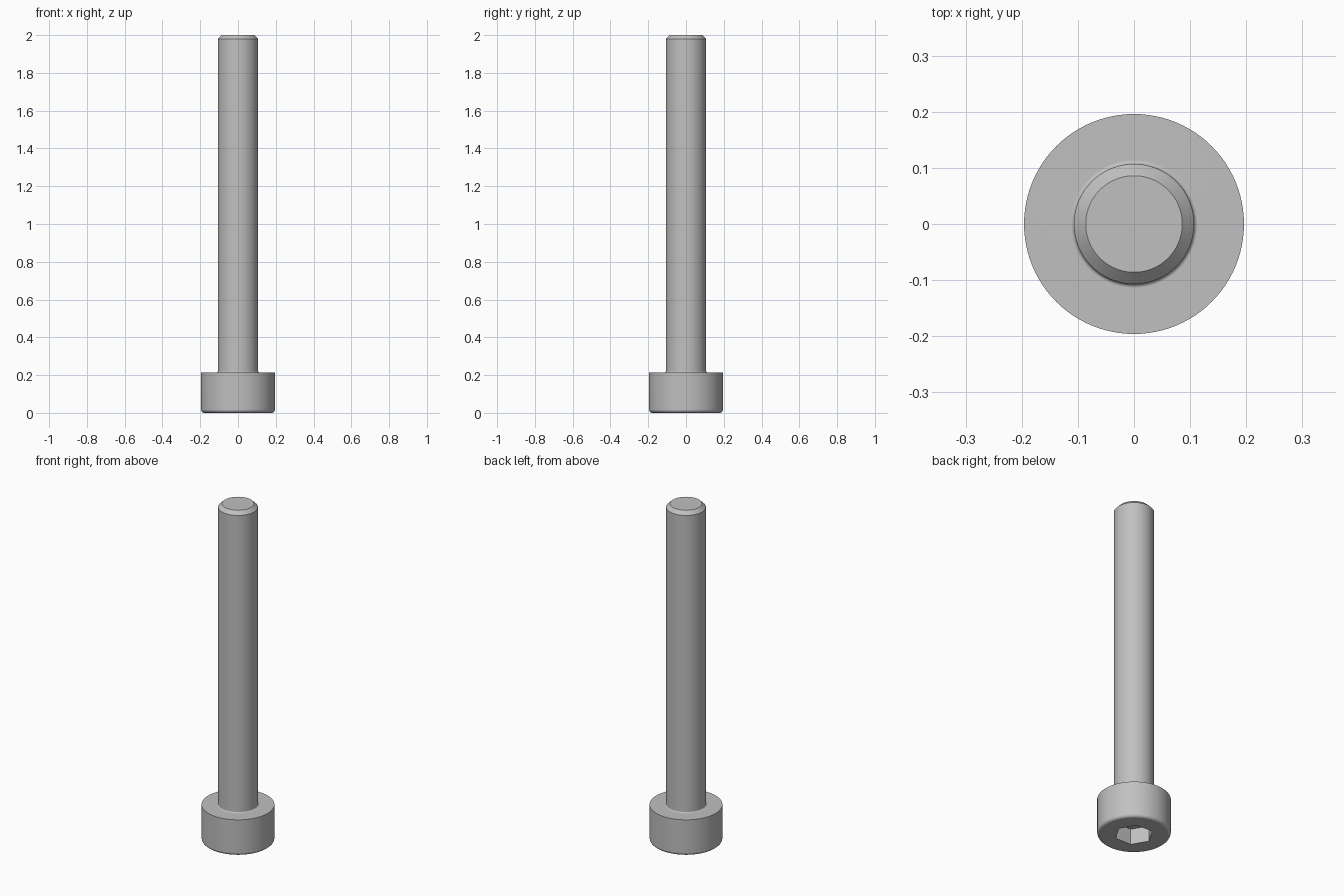
import bpy, bmesh, math

if "Cube" in bpy.data.objects:
    bpy.data.objects.remove(bpy.data.objects["Cube"])

SEGMENTS = 96          # multiple of 6 so the hex corners fall on vertices
HEAD_R, HEAD_H = 0.196, 0.214
SHANK_R, LENGTH = 0.107, 2.0
SOCKET_APOTHEM, SOCKET_DEPTH = 0.0893, 0.093
EDGE, FILLET, CHAMFER = 0.018, 0.007, 0.021


def arc(cx, cz, r, start, end, steps=5):
    """Profile points along an arc, angles in degrees."""
    pts = []
    for k in range(steps + 1):
        a = math.radians(start + (end - start) * k / steps)
        pts.append((cx + r * math.cos(a), cz + r * math.sin(a), False))
    return pts


def ring(bm, radius, z, hexagonal):
    """Round ring, or hexagonal ring with the same vertex count."""
    side = SEGMENTS // 6
    verts = []
    for i in range(SEGMENTS):
        a = 2 * math.pi * i / SEGMENTS
        r = radius
        if hexagonal:
            r /= math.cos(math.radians(60 * (i % side) / side - 30))
        verts.append(bm.verts.new((r * math.cos(a), r * math.sin(a), z)))
    return verts


# Profile from the socket floor, round the head and up the shank: (radius, z, hexagonal)
profile = [(SOCKET_APOTHEM, SOCKET_DEPTH, True), (SOCKET_APOTHEM, 0, True)]
profile += arc(HEAD_R - EDGE, EDGE, EDGE, -90, 0)
profile += [(HEAD_R, HEAD_H, False)]
profile += arc(SHANK_R + FILLET, HEAD_H + FILLET, FILLET, 270, 180)
profile += [(SHANK_R, LENGTH - CHAMFER, False), (SHANK_R - CHAMFER, LENGTH, False)]

bm = bmesh.new()
rings = [ring(bm, *p) for p in profile]
for low, high in zip(rings, rings[1:]):
    for i in range(SEGMENTS):
        j = (i + 1) % SEGMENTS
        bm.faces.new((low[i], low[j], high[j], high[i]))
bm.faces.new(rings[0])     # socket floor
bm.faces.new(rings[-1])    # shank tip
bmesh.ops.recalc_face_normals(bm, faces=bm.faces)

mesh = bpy.data.meshes.new("socket_head_screw")
bm.to_mesh(mesh)
bm.free()
screw = bpy.data.objects.new("socket_head_screw", mesh)
bpy.context.collection.objects.link(screw)

# Plain grey steel
steel = bpy.data.materials.new("grey_steel")
steel.diffuse_color = (0.53, 0.53, 0.53, 1)
steel.use_nodes = True
steel.node_tree.nodes["Principled BSDF"].inputs["Base Color"].default_value = steel.diffuse_color
mesh.materials.append(steel)

# Smooth barrel, crisp chamfer, rim and socket edges
bpy.context.view_layer.objects.active = screw
screw.select_set(True)
bpy.ops.object.shade_smooth_by_angle(angle=math.radians(30))
weighted = screw.modifiers.new("flat_face_normals", 'WEIGHTED_NORMAL')
weighted.keep_sharp = True
